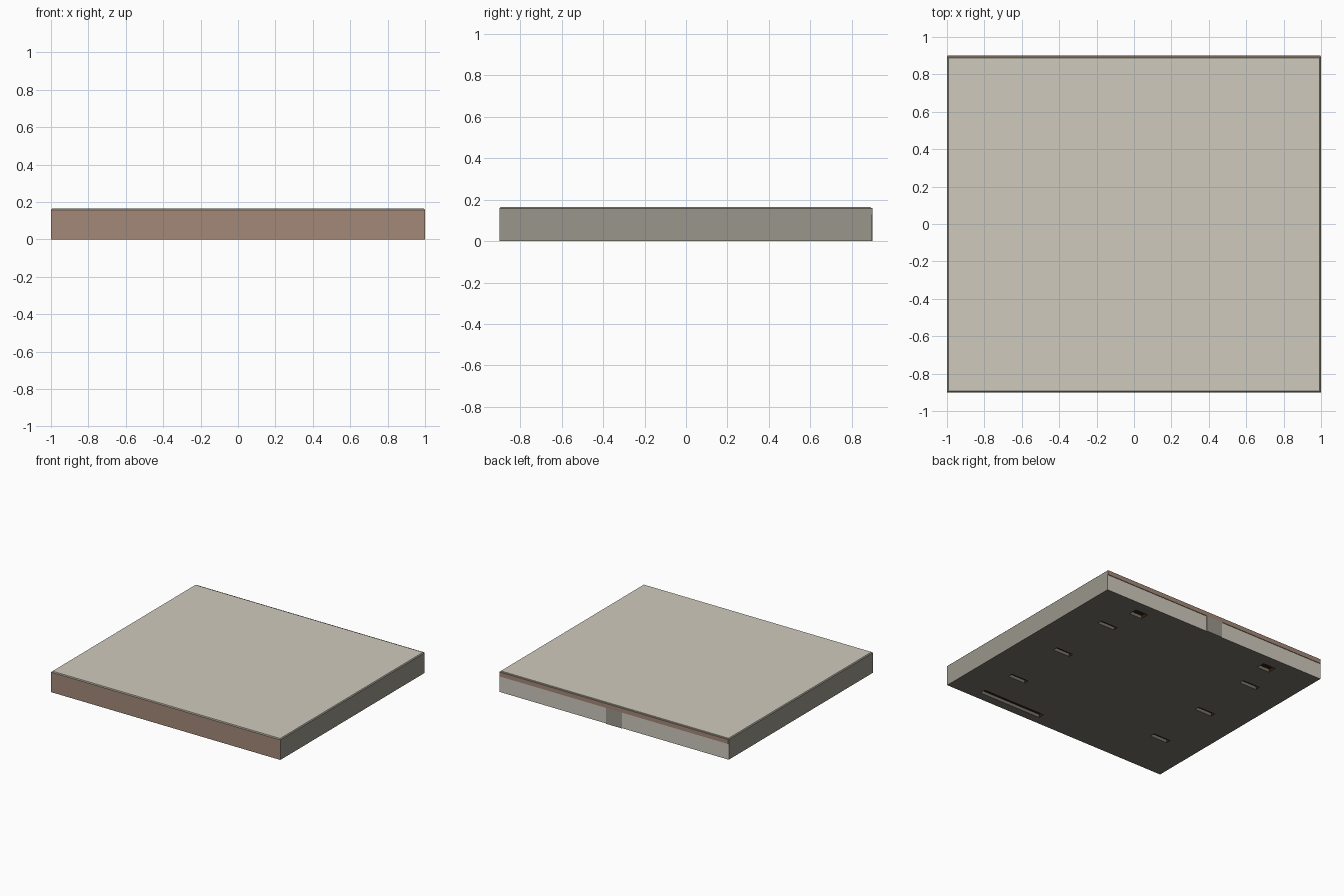
import bpy, bmesh
from mathutils import Vector

if "Cube" in bpy.data.objects:
    bpy.data.objects.remove(bpy.data.objects["Cube"])

def mat(name, rgb):
    m = bpy.data.materials.new(name)
    lin = [((c / 255 + 0.055) / 1.055) ** 2.4 for c in rgb]
    m.diffuse_color = (*lin, 1)
    m.use_nodes = True
    m.node_tree.nodes["Principled BSDF"].inputs["Base Color"].default_value = m.diffuse_color
    return m

CREAM = mat("cream", (207, 202, 190))
BROWN = mat("tan brown", (164, 137, 120))
GREY = mat("warm grey", (154, 151, 139))
DARK = mat("dark grey", (118, 115, 106))
SLOT = mat("slot brown", (52, 30, 14))

def box_bm(lo, hi):
    bm = bmesh.new()
    bmesh.ops.create_cube(bm, size=1)
    for v in bm.verts:
        v.co = Vector([lo[i] + (v.co[i] + 0.5) * (hi[i] - lo[i]) for i in range(3)])
    return bm

def finish(bm, name, mats):
    me = bpy.data.meshes.new(name)
    bm.normal_update()
    bm.to_mesh(me)
    bm.free()
    for m in mats:
        me.materials.append(m)
    ob = bpy.data.objects.new(name, me)
    bpy.context.collection.objects.link(ob)
    return ob

# Flat case with a narrow chamfer round the top
H = 0.165
bm = box_bm((-1, -0.9, 0), (1, 0.895, H))
top = [e for e in bm.edges if all(v.co.z > H - 1e-4 for v in e.verts)]
bmesh.ops.bevel(bm, geom=top, offset=0.007, segments=1, affect='EDGES')
bm.normal_update()
for f in bm.faces:
    n = f.normal
    if n.z > 0.9:
        f.material_index = 0
    elif n.z < -0.9:
        f.material_index = 3
    elif n.y < -0.9:
        f.material_index = 1
    elif n.y > 0.9:
        f.material_index = 0
    else:
        f.material_index = 2

# Underside slots: centre x, centre y, width, depth
slots = [(0.47, -0.806, 0.55, 0.05)]
for s in (-1, 1):
    slots.append((0.6 * s, 0.767, 0.11, 0.07))
    slots += [(0.667 * s, y, 0.15, 0.04) for y in (-0.5, 0, 0.5)]

def cut(axis, value):
    faces = [f for f in bm.faces if f.normal.z < -0.9]
    geom = set(faces)
    for f in faces:
        geom.update(f.edges)
        geom.update(f.verts)
    co, no = Vector(), Vector()
    co[axis], no[axis] = value, 1
    bmesh.ops.bisect_plane(bm, geom=list(geom), dist=1e-5, plane_co=co, plane_no=no)
    bm.normal_update()

for axis in (0, 1):
    for v in sorted({round(s[axis] + d * s[axis + 2] / 2, 4) for s in slots for d in (-1, 1)}):
        cut(axis, v)

def in_slot(c):
    return any(abs(c.x - x) < w / 2 and abs(c.y - y) < d / 2 for x, y, w, d in slots)

inside = [f for f in bm.faces if f.normal.z < -0.9 and in_slot(f.calc_center_median())]
for f in inside:
    f.material_index = 4
new = bmesh.ops.extrude_face_region(bm, geom=inside)["geom"]
for v in new:
    if isinstance(v, bmesh.types.BMVert):
        v.co.z = 0.025
bmesh.ops.delete(bm, geom=[f for f in inside if f.is_valid], context='FACES_ONLY')
bmesh.ops.recalc_face_normals(bm, faces=bm.faces)
finish(bm, "case", [CREAM, BROWN, GREY, DARK, SLOT])

# Brown lip along the top of the back
finish(box_bm((-0.998, 0.885, 0.125), (0.998, 0.9, 0.16)), "back_lip", [BROWN])

# Small plate in the middle of the back
finish(box_bm((-0.07, 0.89, 0), (0.07, 0.9, 0.125)), "back_plate", [GREY])
